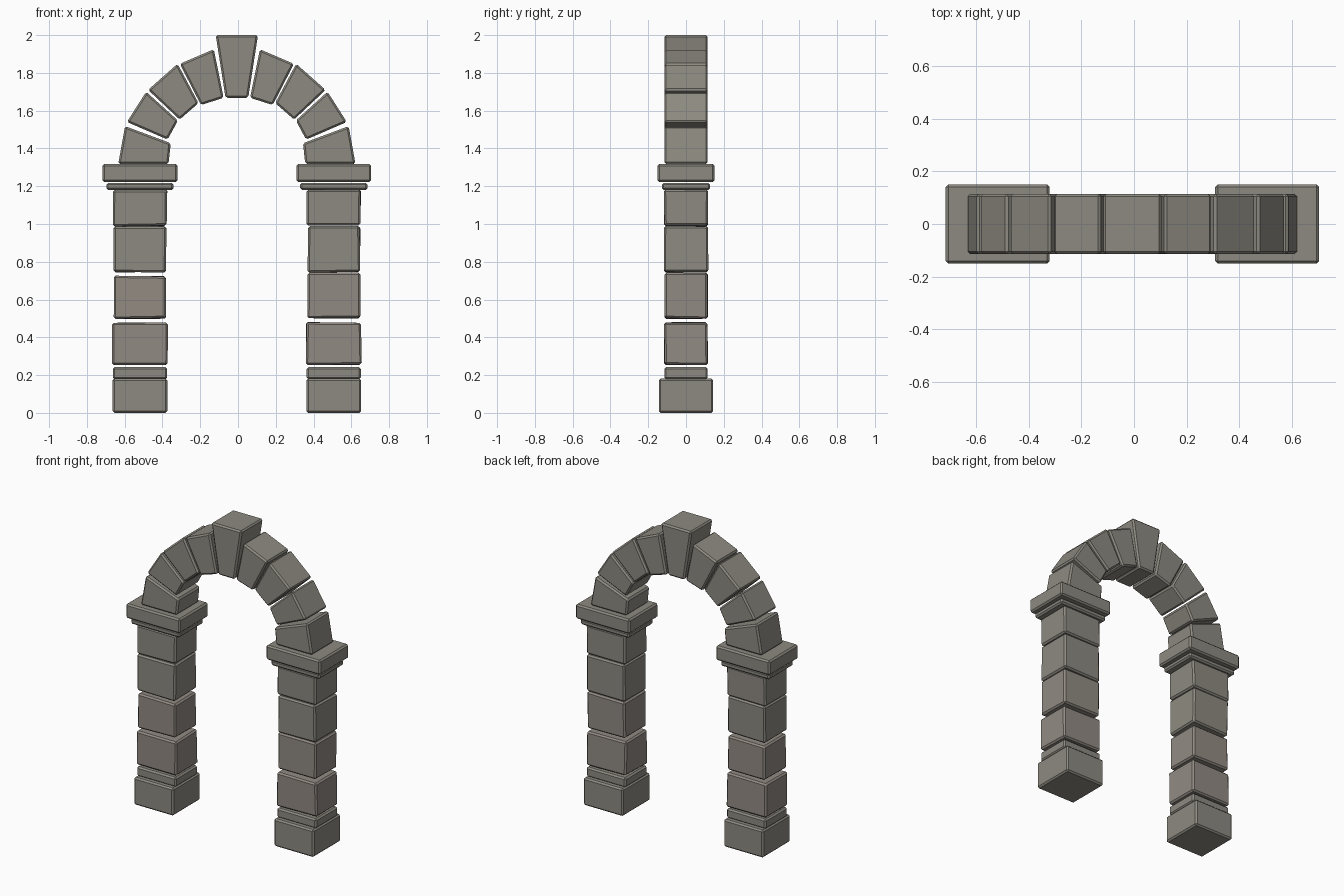
import bpy, bmesh, random
from mathutils import Vector

if "Cube" in bpy.data.objects:
    bpy.data.objects.remove(bpy.data.objects["Cube"])

random.seed(4)
CX = -0.006  # axis of symmetry of the arch


def material(name, color):
    m = bpy.data.materials.new(name)
    m.diffuse_color = (*color, 1)
    m.use_nodes = True
    m.node_tree.nodes["Principled BSDF"].inputs["Base Color"].default_value = m.diffuse_color
    return m


stone = material("grey stone", (0.27, 0.255, 0.22))
warm = material("warm grey stone", (0.285, 0.255, 0.225))


def make_stone(name, profile, half_depth, mat=stone, bevel=0.01, jitter=0.0):
    """Extrude an x/z outline through y, with worn edges."""
    bm = bmesh.new()
    rings = []
    for y in (-half_depth, half_depth):
        ring = []
        for x, z in profile:
            wobble = Vector([random.uniform(-jitter, jitter) for _ in range(3)])
            ring.append(bm.verts.new(Vector((x, y, z)) + wobble))
        rings.append(ring)
    front, back = rings
    bm.faces.new(front)
    bm.faces.new(back[::-1])
    for i in range(len(front)):
        j = (i + 1) % len(front)
        bm.faces.new((front[i], back[i], back[j], front[j]))
    bmesh.ops.recalc_face_normals(bm, faces=bm.faces)
    mesh = bpy.data.meshes.new(name)
    bm.to_mesh(mesh)
    bm.free()
    mesh.materials.append(mat)
    obj = bpy.data.objects.new(name, mesh)
    bpy.context.collection.objects.link(obj)
    mod = obj.modifiers.new("worn edges", 'BEVEL')
    mod.width = bevel
    mod.segments = 1
    mod.limit_method = 'NONE'
    return obj


def block(name, x, half_width, z0, z1, half_depth, **kw):
    make_stone(name, [(x - half_width, z0), (x + half_width, z0),
                      (x + half_width, z1), (x - half_width, z1)], half_depth, **kw)


# Voussoirs of one side: outer top, outer bottom, inner bottom, inner top
voussoirs = [
    [(0.122, 1.925), (0.302, 1.848), (0.190, 1.630), (0.070, 1.668)],
    [(0.314, 1.848), (0.470, 1.710), (0.303, 1.553), (0.203, 1.640)],
    [(0.480, 1.700), (0.582, 1.540), (0.367, 1.447), (0.312, 1.548)],
    [(0.592, 1.518), (0.628, 1.318), (0.362, 1.318), (0.350, 1.428)],
]

for label, side in (("left", -1), ("right", 1)):
    px = CX + side * 0.513
    # Pillar: base, plinth and shaft blocks
    block(f"{label}_base", px, 0.145, 0.0, 0.182, 0.144)
    block(f"{label}_plinth", px, 0.144, 0.178, 0.242, 0.115)
    low = side < 0
    shaft = [(0.255, 0.478, 0.146, warm),
             (0.500, 0.725 if low else 0.742, 0.137 if low else 0.139, warm),
             (0.745, 0.988, 0.138, stone),
             (0.990, 1.182, 0.142, stone)]
    for i, (z0, z1, w, mat) in enumerate(shaft):
        block(f"{label}_shaft_block_{i + 1}", px, w, z0, z1, 0.115,
              mat=mat, jitter=0.003)
    # Capital
    block(f"{label}_neck", px, 0.178, 1.180, 1.218, 0.128)
    block(f"{label}_capital", px, 0.198, 1.222, 1.318, 0.151)
    # Half of the arch ring
    for i, pts in enumerate(voussoirs):
        make_stone(f"{label}_arch_stone_{i + 1}",
                   [(CX + side * x, z) for x, z in pts], 0.115)

# Keystone
make_stone("keystone", [(CX - 0.112, 2.0), (CX + 0.112, 2.0),
                        (CX + 0.060, 1.668), (CX - 0.060, 1.668)], 0.115)
